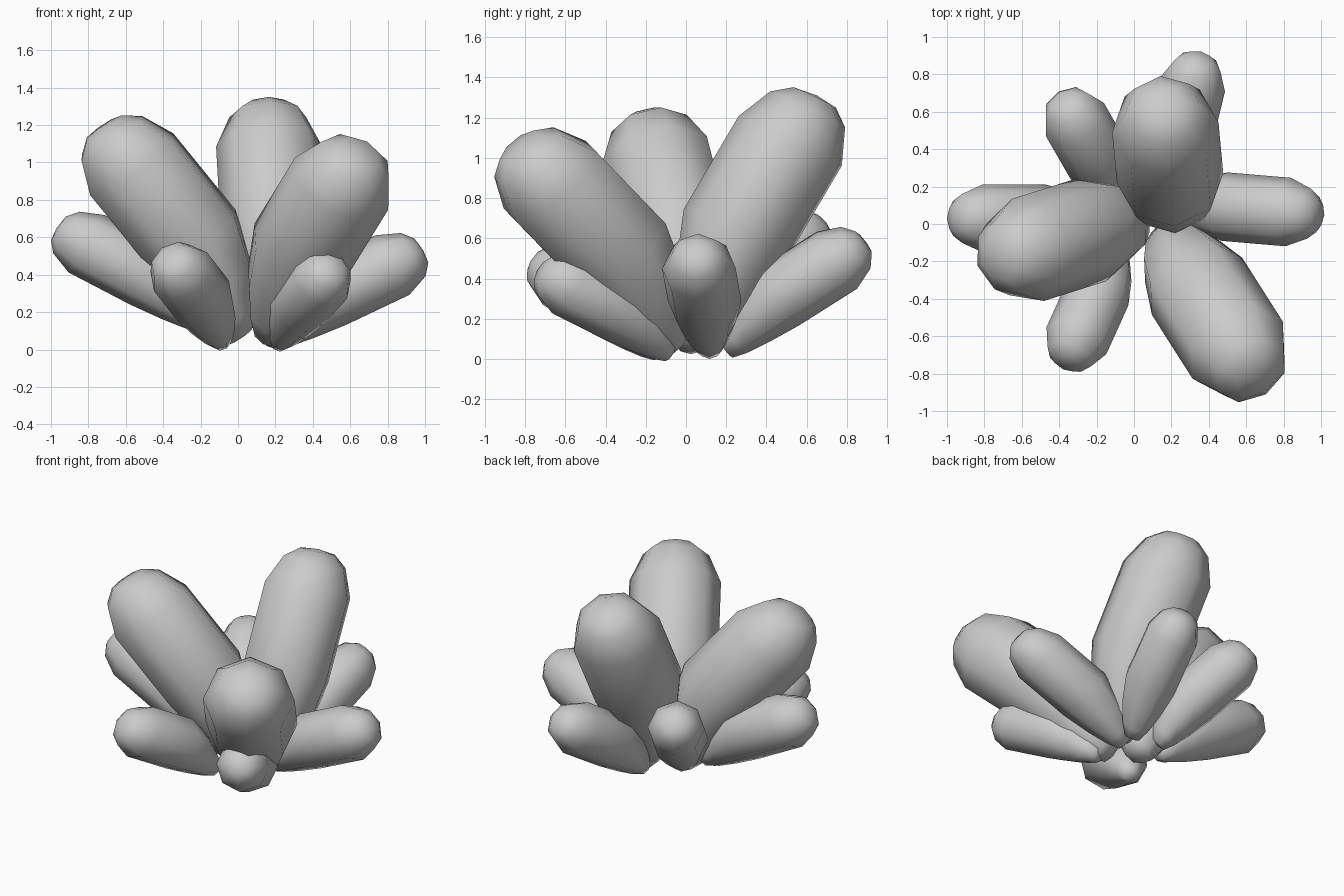
import bpy, bmesh, math
from mathutils import Vector

if "Cube" in bpy.data.objects:
    bpy.data.objects.remove(bpy.data.objects["Cube"])

# Pod profile: fraction of length, fraction of radius, upward bow in radii
PROFILE = [(0.01, 0.30, -0.05), (0.09, 0.53, 0.04), (0.23, 0.80, 0.17),
           (0.42, 1.02, 0.25), (0.81, 1.02, 0.08),
           (0.94, 0.74, 0.04), (0.99, 0.42, 0.02)]
SIDES = 8


def pod(name, base, tip, radius):
    """Tapered faceted pod from a narrow base to a blunt tip, bowed upward."""
    a, b = Vector(base), Vector(tip)
    axis = (b - a).normalized()
    side = axis.cross(Vector((0, 0, 1))).normalized()
    up = side.cross(axis)
    bm = bmesh.new()
    rings = []
    for t, r, bow in PROFILE:
        c = a.lerp(b, t) + up * bow * radius
        ring = []
        for i in range(SIDES):
            ang = math.tau * i / SIDES
            ring.append(bm.verts.new(
                c + (side * math.cos(ang) + up * math.sin(ang)) * r * radius))
        rings.append(ring)
    for lo, hi in zip(rings, rings[1:]):
        for i in range(SIDES):
            j = (i + 1) % SIDES
            bm.faces.new((lo[i], lo[j], hi[j], hi[i]))
    # Close both ends with a fan
    for ring, point in ((rings[0], a), (rings[-1], b)):
        pole = bm.verts.new(point)
        for i in range(SIDES):
            bm.faces.new((ring[i], ring[(i + 1) % SIDES], pole))
    bmesh.ops.recalc_face_normals(bm, faces=bm.faces)
    for f in bm.faces:
        f.smooth = True
    mesh = bpy.data.meshes.new(name)
    bm.to_mesh(mesh)
    bm.free()
    obj = bpy.data.objects.new(name, mesh)
    bpy.context.collection.objects.link(obj)
    return obj


# Three tall inner pods
pod("large_pod_left", (0.03, 0.05, 0.07), (-0.73, -0.19, 1.19), 0.28)
pod("large_pod_back", (0.21, 0.06, 0.07), (0.155, 0.65, 1.31), 0.28)
pod("large_pod_front", (0.15, -0.04, 0.07), (0.66, -0.84, 1.06), 0.28)

# Ring of six short outer pods
pod("small_pod_left", (-0.16, 0.03, 0.14), (-0.97, 0.03, 0.65), 0.178)
pod("small_pod_right", (0.16, 0.12, 0.05), (0.99, 0.05, 0.53), 0.18)
pod("small_pod_front_left", (-0.08, -0.12, 0.04), (-0.365, -0.75, 0.49), 0.172)
pod("small_pod_front_right", (0.21, -0.07, 0.035), (0.51, -0.72, 0.44), 0.165)
pod("small_pod_back_left", (-0.07, 0.13, 0.12), (-0.38, 0.67, 0.68), 0.175)
pod("small_pod_back_right", (0.18, 0.19, 0.05), (0.35, 0.89, 0.58), 0.172)
